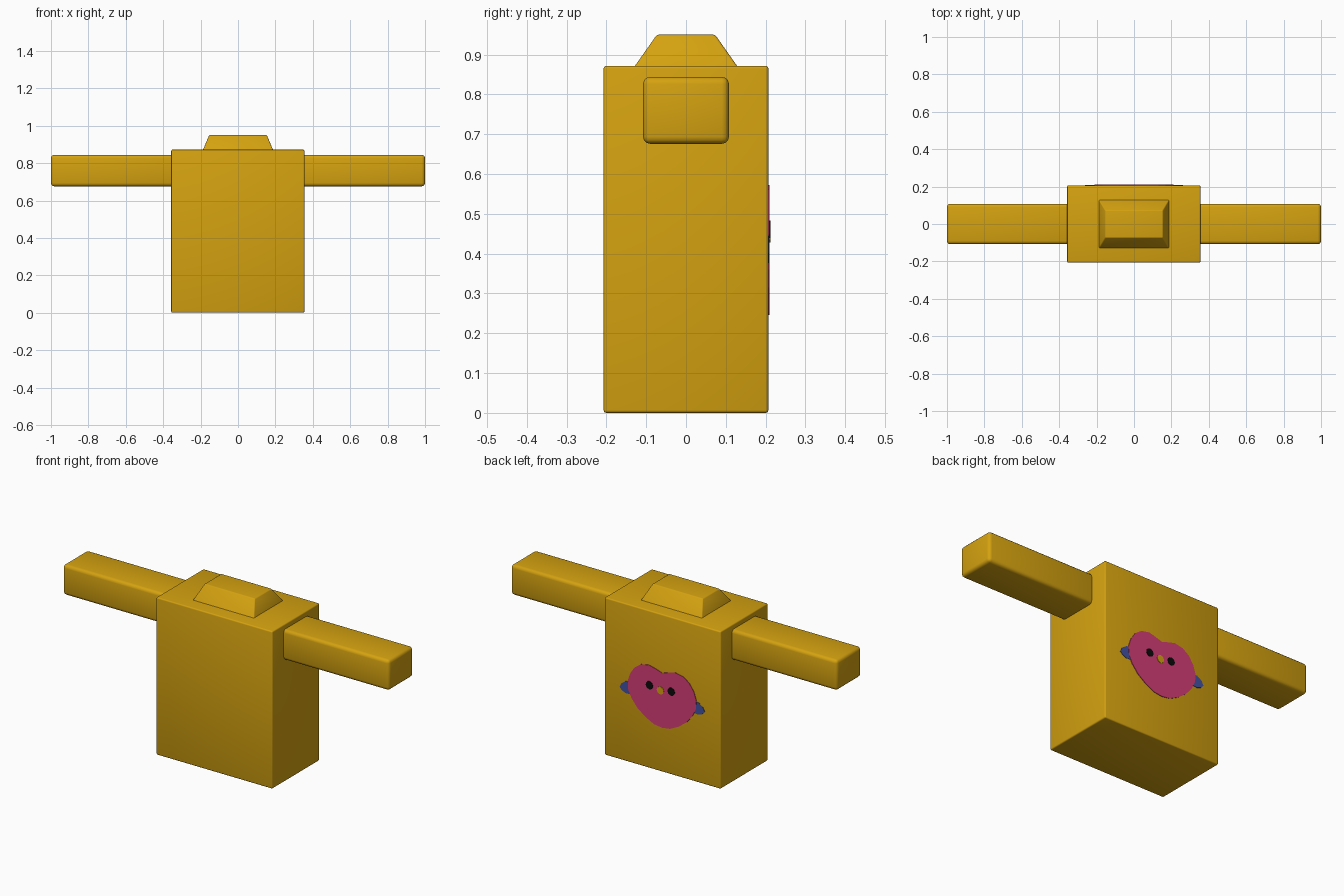
import bpy, bmesh, math

if "Cube" in bpy.data.objects:
    bpy.data.objects.remove(bpy.data.objects["Cube"])


def material(name, colour):
    m = bpy.data.materials.new(name)
    m.diffuse_color = (*colour, 1)
    m.use_nodes = True
    m.node_tree.nodes["Principled BSDF"].inputs["Base Color"].default_value = m.diffuse_color
    return m


GOLD = material("gold", (0.66, 0.36, 0.005))
PINK = material("pink", (0.66, 0.048, 0.18))
BLUE = material("blue", (0.058, 0.085, 0.36))
BLACK = material("black", (0.003, 0.003, 0.003))


def finish(name, bm, mat):
    bmesh.ops.recalc_face_normals(bm, faces=bm.faces)
    mesh = bpy.data.meshes.new(name)
    bm.to_mesh(mesh)
    bm.free()
    mesh.materials.append(mat)
    ob = bpy.data.objects.new(name, mesh)
    bpy.context.collection.objects.link(ob)
    return ob


def block(name, lo, hi, bevel, taper=(1, 1)):
    """Rounded box; taper scales the top rectangle."""
    bm = bmesh.new()
    bmesh.ops.create_cube(bm, size=1)
    for v in bm.verts:
        top = v.co.z > 0
        for i in range(3):
            half = (hi[i] - lo[i]) * v.co[i]
            if i < 2 and top:
                half *= taper[i]
            v.co[i] = (lo[i] + hi[i]) / 2 + half
    bmesh.ops.bevel(bm, geom=bm.edges[:], offset=bevel, segments=3,
                    profile=0.5, affect='EDGES', clamp_overlap=True)
    ob = finish(name, bm, GOLD)
    bpy.ops.object.select_all(action='DESELECT')
    ob.select_set(True)
    bpy.context.view_layer.objects.active = ob
    bpy.ops.object.shade_smooth_by_angle(angle=math.radians(40))
    return ob


BACK = 0.207


def plate(name, points, mat, thickness):
    """Thin plate on the back; points are (x, z)."""
    bm = bmesh.new()
    face = bm.faces.new([bm.verts.new((x, BACK - 0.001, z)) for x, z in points])
    out = bmesh.ops.extrude_face_region(bm, geom=[face])
    for v in out["geom"]:
        if isinstance(v, bmesh.types.BMVert):
            v.co.y = BACK + thickness
    return finish(name, bm, mat)


def disc(x, z, r, n=12):
    return [(x + r * math.cos(2 * math.pi * i / n),
             z + r * math.sin(2 * math.pi * i / n)) for i in range(n)]


# Torso, tapered neck and straight arms
block("torso", (-0.357, -BACK, 0), (0.355, BACK, 0.872), 0.007)
block("neck", (-0.19, -0.133, 0.865), (0.19, 0.133, 0.95), 0.005, (0.81, 0.55))
block("right_arm", (0.34, -0.108, 0.676), (1, 0.108, 0.844), 0.018)
block("left_arm", (-1, -0.108, 0.676), (-0.34, 0.108, 0.844), 0.018)

# Heart on the back
half = [(0.035, 0.56), (0.08, 0.572), (0.13, 0.562), (0.168, 0.535),
        (0.195, 0.495), (0.21, 0.45), (0.208, 0.405), (0.187, 0.36),
        (0.15, 0.315), (0.1, 0.278), (0.05, 0.253)]
heart = [(0, 0.549)] + half + [(0, 0.246)] + [(-x, z) for x, z in reversed(half)]
plate("heart", heart, PINK, 0.003)

# Small hands at its sides
hand = [(0.19, 0.443), (0.222, 0.444), (0.25, 0.425), (0.261, 0.402),
        (0.245, 0.386), (0.222, 0.377), (0.19, 0.38)]
for side, name in ((1, "heart_hand_right"), (-1, "heart_hand_left")):
    plate(name, [(side * x, z) for x, z in hand], BLUE, 0.002)

# Eyes and beak
for x, name in ((0.077, "eye_right"), (-0.057, "eye_left")):
    plate(name, disc(x, 0.461, 0.022), BLACK, 0.005)
plate("beak", disc(0.01, 0.45, 0.022, 8), GOLD, 0.005)
